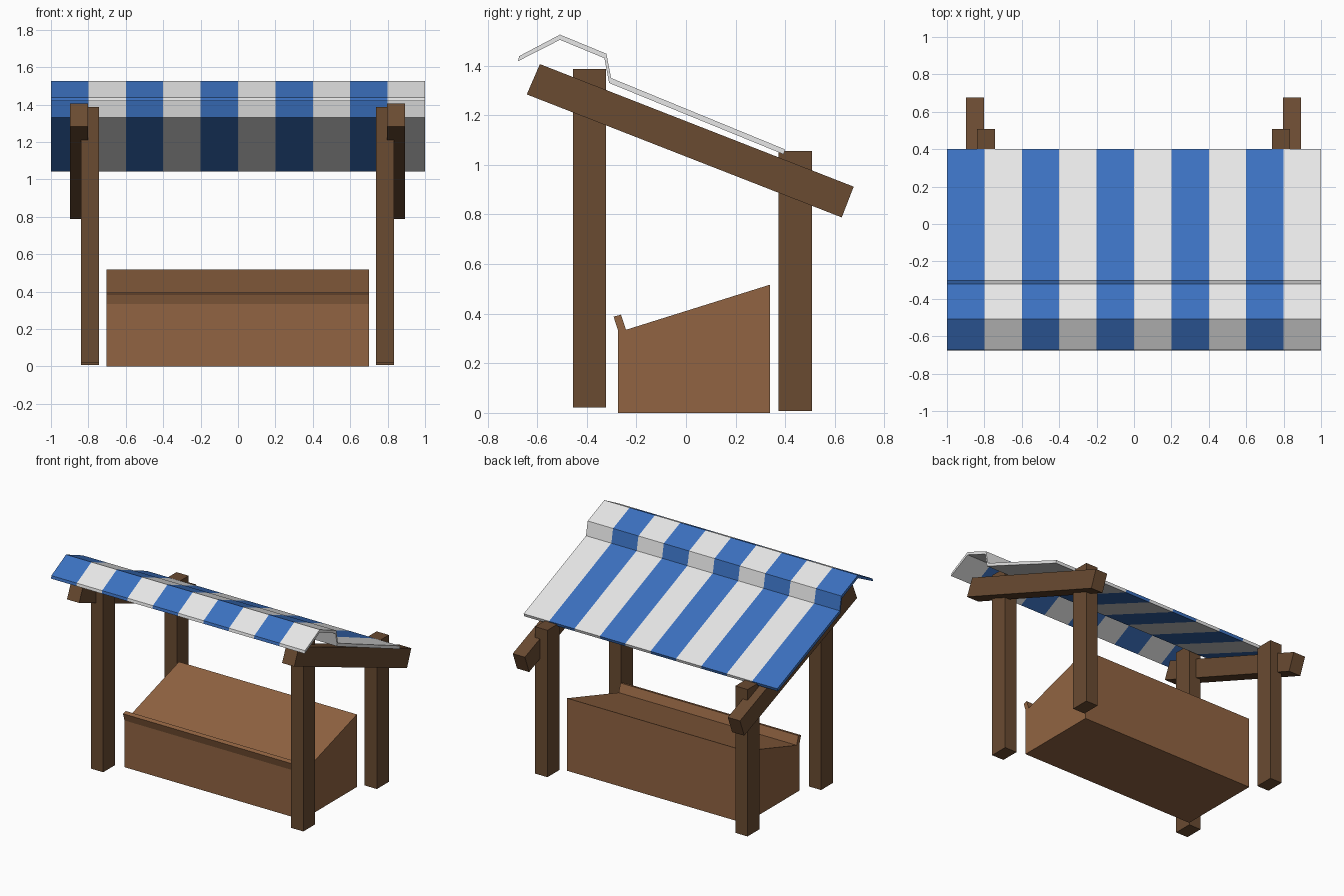
import bpy
import bmesh

cube = bpy.data.objects.get("Cube")
if cube:
    bpy.data.objects.remove(cube, do_unlink=True)


def material(name, rgb):
    mat = bpy.data.materials.new(name)
    mat.use_nodes = True
    colour = (*rgb, 1.0)
    mat.diffuse_color = colour
    mat.node_tree.nodes["Principled BSDF"].inputs["Base Color"].default_value = colour
    return mat


dark_wood = material("dark wood", (0.144, 0.070, 0.031))
light_wood = material("light wood", (0.283, 0.127, 0.054))
blue_cloth = material("blue cloth", (0.044, 0.165, 0.527))
white_cloth = material("white cloth", (0.80, 0.80, 0.80))


def prism(name, profile, xs, mats):
    """Sweep a (y, z) profile along the x stations, cycling materials per bay."""
    bm = bmesh.new()
    rings = [[bm.verts.new((x, y, z)) for y, z in profile] for x in xs]
    n = len(profile)
    for bay, (a, b) in enumerate(zip(rings, rings[1:])):
        for i in range(n):
            j = (i + 1) % n
            face = bm.faces.new((a[i], a[j], b[j], b[i]))
            face.material_index = bay % len(mats)
    bm.faces.new(rings[0])
    end_cap = bm.faces.new(rings[-1])
    end_cap.material_index = (len(xs) - 2) % len(mats)
    bmesh.ops.recalc_face_normals(bm, faces=bm.faces)
    mesh = bpy.data.meshes.new(name)
    bm.to_mesh(mesh)
    bm.free()
    for mat in mats:
        mesh.materials.append(mat)
    obj = bpy.data.objects.new(name, mesh)
    bpy.context.collection.objects.link(obj)
    return obj


def box_profile(y0, y1, z0, z1):
    return [(y0, z0), (y1, z0), (y1, z1), (y0, z1)]


# Sloped display bin with a raised front lip
bin_profile = [(-0.274, 0), (-0.274, 0.333), (-0.292, 0.388), (-0.262, 0.396),
               (-0.242, 0.335), (0.339, 0.517), (0.339, 0)]
prism("display_bin", bin_profile, (-0.703, 0.70), [light_wood])

# Posts and tilted roof beams on both sides
front_post = box_profile(-0.455, -0.322, 0.022, 1.386)
back_post = box_profile(0.373, 0.507, 0.008, 1.055)
beam = [(-0.589, 1.406), (-0.642, 1.284), (0.628, 0.788), (0.676, 0.912)]
centre = -0.003
for side, s in (("left", 1), ("right", -1)):
    post_x = [centre + s * 0.741, centre + s * 0.837]
    beam_x = [centre + s * 0.80, centre + s * 0.896]
    prism(side + "_front_post", front_post, post_x, [dark_wood])
    prism(side + "_back_post", back_post, post_x, [dark_wood])
    prism(side + "_roof_beam", beam, beam_x, [dark_wood])

# Striped awning, a thin folded sheet
top = [(-0.673, 1.438), (-0.508, 1.525), (-0.321, 1.448), (-0.302, 1.350), (0.40, 1.062)]
under = [(0.394, 1.042), (-0.310, 1.330), (-0.329, 1.430), (-0.508, 1.504), (-0.677, 1.418)]
stripes = 10
stations = [-1 + 2 * i / stripes for i in range(stripes + 1)]
prism("awning", top + under, stations, [blue_cloth, white_cloth])
